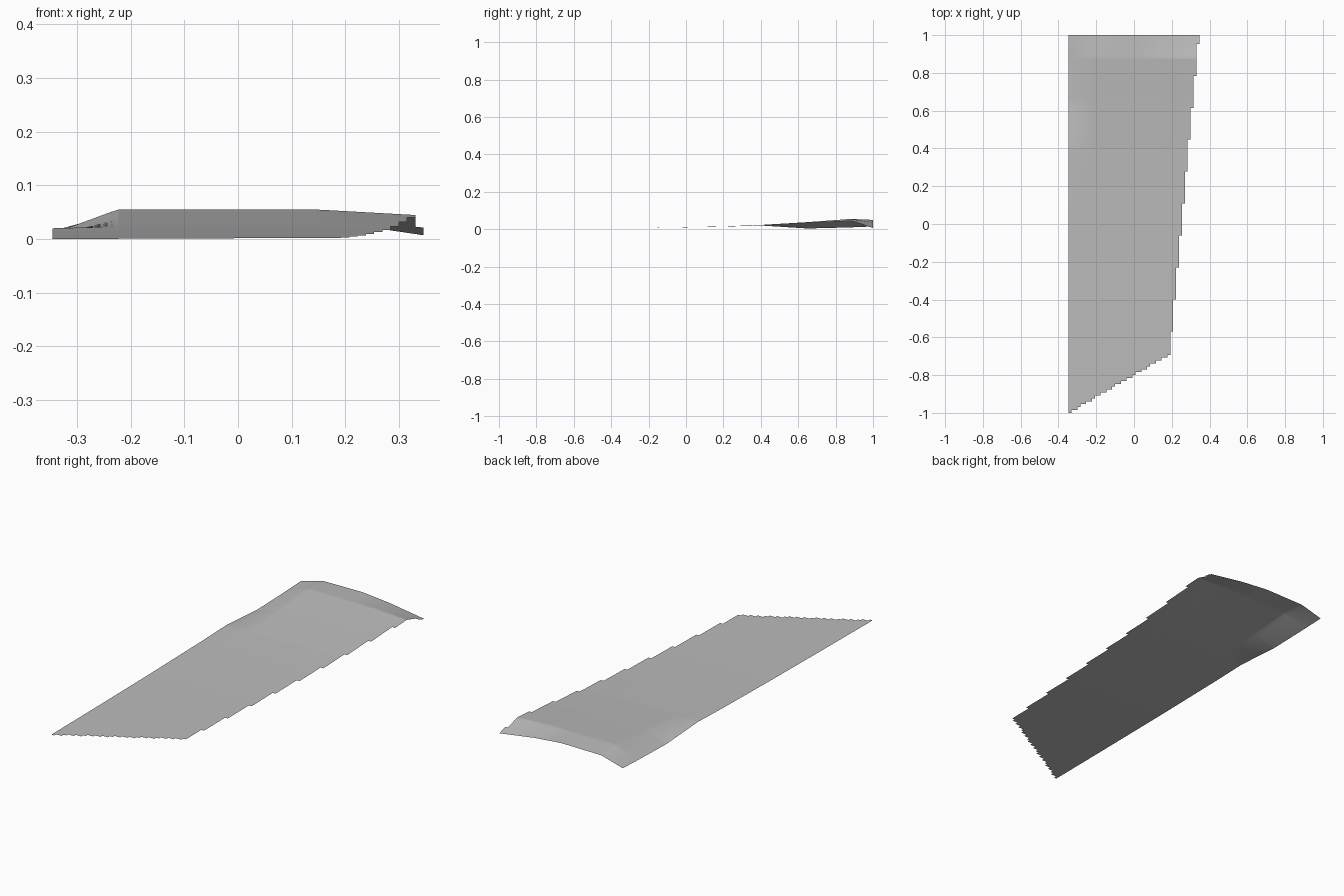
import bpy, bmesh

if "Cube" in bpy.data.objects:
    bpy.data.objects.remove(bpy.data.objects["Cube"])

# Height control points of the ground sheet: rows run along y, columns along x
XS = [-0.346, -0.225, 0.0, 0.15, 0.346]
ROWS = [
    (-1.00, [0.000, 0.000, 0.000, 0.000, 0.000]),
    (-0.60, [0.003, 0.003, 0.003, 0.003, 0.003]),
    (-0.20, [0.007, 0.007, 0.007, 0.007, 0.007]),
    (0.20, [0.014, 0.015, 0.015, 0.015, 0.014]),
    (0.40, [0.020, 0.023, 0.023, 0.023, 0.020]),
    (0.65, [0.004, 0.038, 0.038, 0.038, 0.032]),
    (0.88, [0.010, 0.055, 0.055, 0.055, 0.044]),
    (1.00, [0.015, 0.048, 0.050, 0.036, 0.007]),
]
YS = [r[0] for r in ROWS]


def span(vals, v):
    """Interval index and fraction of v in a sorted list."""
    i = 0
    while i < len(vals) - 2 and v > vals[i + 1]:
        i += 1
    return i, (v - vals[i]) / (vals[i + 1] - vals[i])


def height(x, y):
    i, u = span(XS, x)
    j, v = span(YS, y)
    a, b = ROWS[j][1], ROWS[j + 1][1]
    low = a[i] + (a[i + 1] - a[i]) * u
    high = b[i] + (b[i + 1] - b[i]) * u
    return low + (high - low) * v


def inside(x, y):
    """Tapered right side and slanted front end of the outline."""
    return x < 0.337 + 0.0906 * (y - 0.94) and y > -1.0 + 0.58 * (x + 0.346)


# Ground sheet: square cells kept inside the outline give the stepped edges
NX, NY = 45, 130
X0, DX, DY = XS[0], 0.692 / NX, 2.0 / NY
bm = bmesh.new()
grid = {}


def vert(i, j):
    if (i, j) not in grid:
        x, y = X0 + i * DX, -1.0 + j * DY
        grid[i, j] = bm.verts.new((x, y, height(x, y)))
    return grid[i, j]


for i in range(NX):
    for j in range(NY):
        if inside(X0 + (i + 0.5) * DX, -1.0 + (j + 0.5) * DY):
            bm.faces.new([vert(i, j), vert(i + 1, j),
                          vert(i + 1, j + 1), vert(i, j + 1)])

mesh = bpy.data.meshes.new("ground_sheet")
bm.to_mesh(mesh)
bm.free()

grey = bpy.data.materials.new("plain_grey")
grey.diffuse_color = (0.5, 0.5, 0.5, 1.0)
grey.use_nodes = True
grey.node_tree.nodes["Principled BSDF"].inputs["Base Color"].default_value = grey.diffuse_color
mesh.materials.append(grey)
bpy.context.collection.objects.link(bpy.data.objects.new("ground_sheet", mesh))
